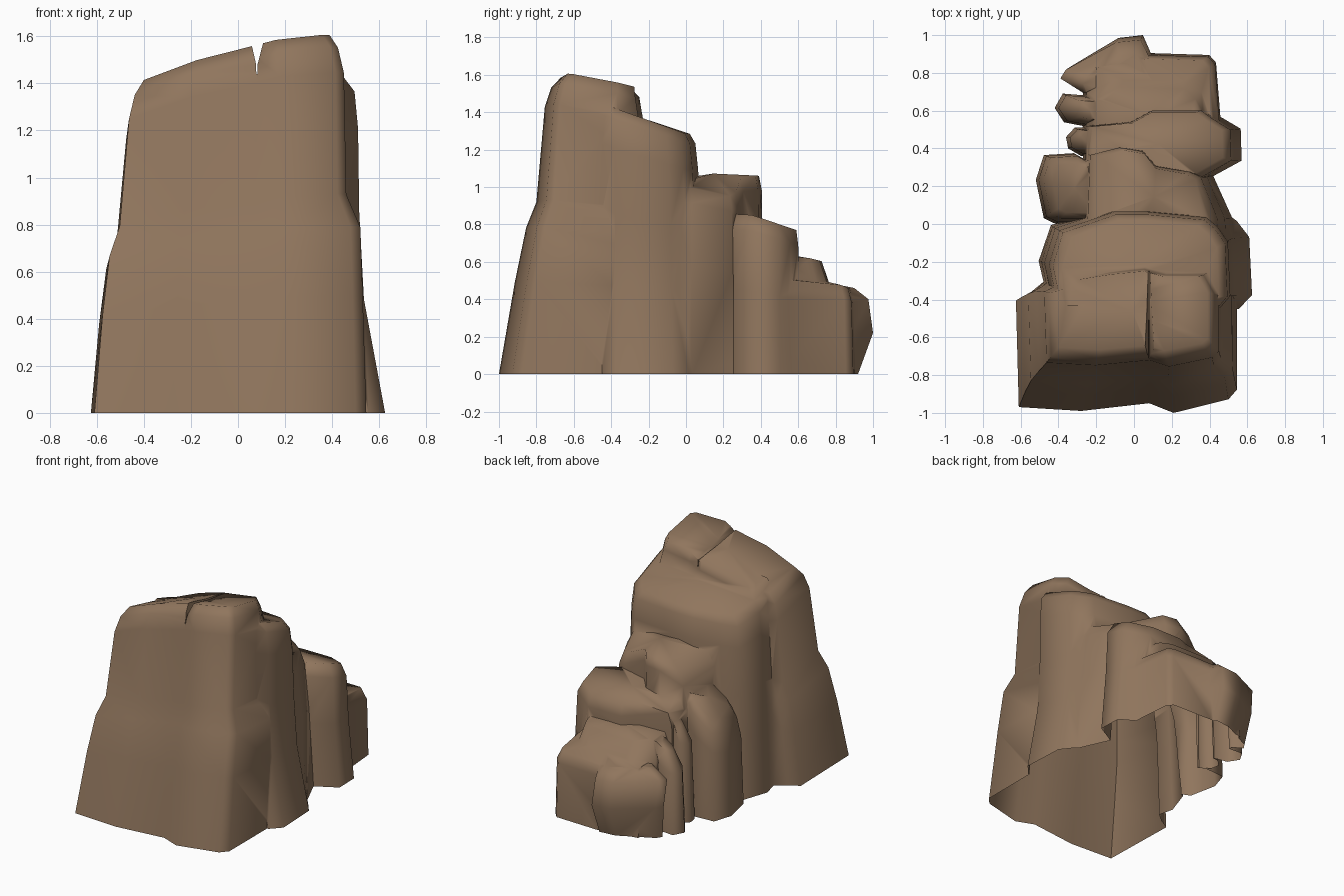
import bpy, bmesh, math

if "Cube" in bpy.data.objects:
    bpy.data.objects.remove(bpy.data.objects["Cube"])

brown = bpy.data.materials.new("rock brown")
brown.diffuse_color = (0.28, 0.18, 0.11, 1)
brown.use_nodes = True
brown.node_tree.nodes["Principled BSDF"].inputs["Base Color"].default_value = brown.diffuse_color


def column(name, outline, levels, top):
    """Loft an outline through levels (height fraction, x0, x1, y0, y1); top(x, y) gives crown height."""
    xs, ys = [p[0] for p in outline], [p[1] for p in outline]
    ax, bx, ay, by = min(xs), max(xs), min(ys), max(ys)
    bm = bmesh.new()
    rings = []
    for i, (f, x0, x1, y0, y1) in enumerate([levels[0]] + list(levels)):
        ring = []
        for px, py in outline:
            x = x0 + (px - ax) / (bx - ax) * (x1 - x0)
            y = y0 + (py - ay) / (by - ay) * (y1 - y0)
            ring.append(bm.verts.new((x, y, f * top(x, y) if i else -0.1)))
        rings.append(ring)
    n = len(outline)
    for a, b in zip(rings, rings[1:]):
        for j in range(n):
            k = (j + 1) % n
            bm.faces.new((a[j], a[k], b[k], b[j]))
    bm.faces.new(rings[0][::-1])
    f, x0, x1, y0, y1 = levels[-1]
    cx, cy = (x0 + x1) / 2, (y0 + y1) / 2
    c = bm.verts.new((cx, cy, f * top(cx, cy)))
    for j in range(n):
        bm.faces.new((rings[-1][j], rings[-1][(j + 1) % n], c))
    bmesh.ops.triangulate(bm, faces=bm.faces[:])
    bmesh.ops.recalc_face_normals(bm, faces=bm.faces[:])
    me = bpy.data.meshes.new(name)
    bm.to_mesh(me)
    bm.free()
    me.materials.append(brown)
    ob = bpy.data.objects.new(name, me)
    bpy.context.collection.objects.link(ob)
    return ob


def combine(base, other, op):
    m = base.modifiers.new("b", 'BOOLEAN')
    m.operation, m.solver, m.object = op, 'EXACT', other
    bpy.context.view_layer.update()
    new = bpy.data.meshes.new_from_object(base.evaluated_get(bpy.context.evaluated_depsgraph_get()))
    base.modifiers.clear()
    base.data = new
    bpy.data.objects.remove(other)


# tall front slab with tilted crown
rock = column("cliff_rock",
    [(-.61, -.97), (-.28, -.99), (.08, -.95), (.21, -1), (.5, -.93), (.545, -.88), (.545, -.43),
     (.47, -.27), (.2, -.27), (.05, -.22), (-.2, -.25), (-.45, -.3), (-.55, -.38), (-.625, -.42)],
    [(0, -.625, .545, -1, -.2), (.3, -.59, .53, -.915, -.2), (.48, -.56, .52, -.855, -.2),
     (.57, -.515, .46, -.8, -.2), (.89, -.475, .45, -.755, -.22), (.96, -.45, .425, -.72, -.24),
     (1, -.41, .39, -.67, -.25)],
    lambda x, y: 1.54 + .25 * x - .2 * x * x - .19 * (y + .62) - .5 * max(0, -.1 - x) * max(0, y + .45))

# V-shaped crack in the crown
crack = column("crack_cutter", [(.06, -1), (.1, -1), (.1, -.1), (.06, -.1)],
    [(0, .077, .083, -1, -.1), (1, .05, .114, -1, -.1)], lambda x, y: 1.6)
for v in crack.data.vertices:
    if v.co.z < 1:
        v.co.z = 1.44 if v.co.z < -.01 else 1.48
combine(rock, crack, 'DIFFERENCE')

parts = []
# second slab
parts.append(column("middle_slab",
    [(-.45, -.4), (.55, -.42), (.62, -.35), (.605, -.06), (.54, .02), (.47, .07), (.1, .1), (-.1, .1),
     (-.3, .04), (-.44, .0), (-.505, -.18)],
    [(0, -.505, .625, -.45, .1), (.34, -.49, .535, -.45, .09), (.6, -.475, .515, -.45, .08),
     (.85, -.45, .51, -.45, .065), (.96, -.43, .495, -.45, .05), (1, -.38, .45, -.45, .02)],
    lambda x, y: 1.285 - .36 * min(y, 0) - .15 * max(0, -.1 - x)))
# sloping saddle behind it
parts.append(column("saddle",
    [(-.27, -.1), (.54, -.1), (.53, .03), (.43, .25), (.36, .28), (.15, .31), (.07, .39), (-.07, .41),
     (-.25, .37)],
    [(0, -.29, .53, -.1, .42), (.6, -.27, .49, -.1, .41), (.93, -.25, .45, -.1, .405), (1, -.2, .41, -.1, .39)],
    lambda x, y: 1.095 - .09 * y - max(0, x - .08) * (.3 + max(0, y - .05)) - .7 * max(0, -.1 - x)))
# left buttress
parts.append(column("left_buttress",
    [(-.2, 0), (-.42, .0), (-.48, .03), (-.52, .23), (-.48, .36), (-.33, .37), (-.28, .34), (-.2, .36)][::-1],
    [(0, -.52, -.18, 0, .375), (.75, -.505, -.18, .01, .37), (.93, -.48, -.18, .03, .36), (1, -.43, -.2, .06, .32)],
    lambda x, y: .84 + .9 * min(0, x + .25)))
# broad right block
parts.append(column("right_block",
    [(-.25, .27), (.3, .25), (.4, .26), (.57, .35), (.565, .51), (.46, .57), (.4, .61), (.12, .61),
     (.0, .55), (-.25, .53)],
    [(0, -.27, .57, .23, .61), (.52, -.26, .53, .23, .605), (.9, -.25, .515, .235, .6), (1, -.22, .47, .26, .59)],
    lambda x, y: .855 - .34 * max(0, y - .34) - .25 * max(0, -.1 - x)))
# back steps
parts.append(column("upper_step",
    [(-.25, .45), (.41, .45), (.41, .57), (.37, .7), (.3, .75), (-.1, .76), (-.25, .7)],
    [(0, -.27, .43, .4, .79), (.8, -.25, .4, .4, .77), (1, -.2, .36, .4, .725)],
    lambda x, y: .635 - .25 * max(0, y - .6)))
parts.append(column("lower_step",
    [(-.2, .5), (.46, .5), (.435, .85), (.4, .89), (.09, .9), (-.2, .85)],
    [(0, -.22, .46, .5, .905), (.85, -.22, .455, .5, .895), (1, -.2, .42, .5, .875)],
    lambda x, y: .51 - .38 * max(0, y - .74)))
# bulging nub at the very back
parts.append(column("back_nub",
    [(-.27, .7), (.1, .65), (.1, .88), (.045, 1), (-.09, .985), (-.36, .83), (-.39, .78)],
    [(0, -.34, .09, .65, .92), (.5, -.37, .1, .65, 1), (.9, -.39, .09, .65, .975), (1, -.27, .05, .65, .9)],
    lambda x, y: .48 - .2 * max(0, y - .8)))
# slim left columns
parts.append(column("left_column_large",
    [(-.2, .5), (-.2, .7), (-.29, .68), (-.385, .69), (-.42, .61), (-.38, .53), (-.3, .51)][::-1],
    [(0, -.42, -.15, .51, .7), (.8, -.4, -.15, .52, .69), (1, -.32, -.15, .55, .66)],
    lambda x, y: .62 + .5 * min(0, x + .2)))
parts.append(column("left_column_small",
    [(-.2, .37), (-.15, .52), (-.32, .51), (-.36, .46), (-.35, .4), (-.29, .36)][::-1],
    [(0, -.36, -.12, .36, .52), (.85, -.34, -.12, .37, .51), (1, -.28, -.12, .4, .5)],
    lambda x, y: .72 + .5 * min(0, x + .2)))
for p in parts:
    combine(rock, p, 'UNION')

# hollow open underside at ground level
bm = bmesh.new()
bm.from_mesh(rock.data)
bmesh.ops.bisect_plane(bm, geom=bm.verts[:] + bm.edges[:] + bm.faces[:], plane_co=(0, 0, 0),
                       plane_no=(0, 0, 1), clear_inner=True)
bmesh.ops.remove_doubles(bm, verts=bm.verts[:], dist=.004)
bm.to_mesh(rock.data)
bm.free()

bpy.ops.object.select_all(action='DESELECT')
rock.select_set(True)
bpy.context.view_layer.objects.active = rock
bpy.ops.object.shade_smooth_by_angle(angle=math.radians(75))
